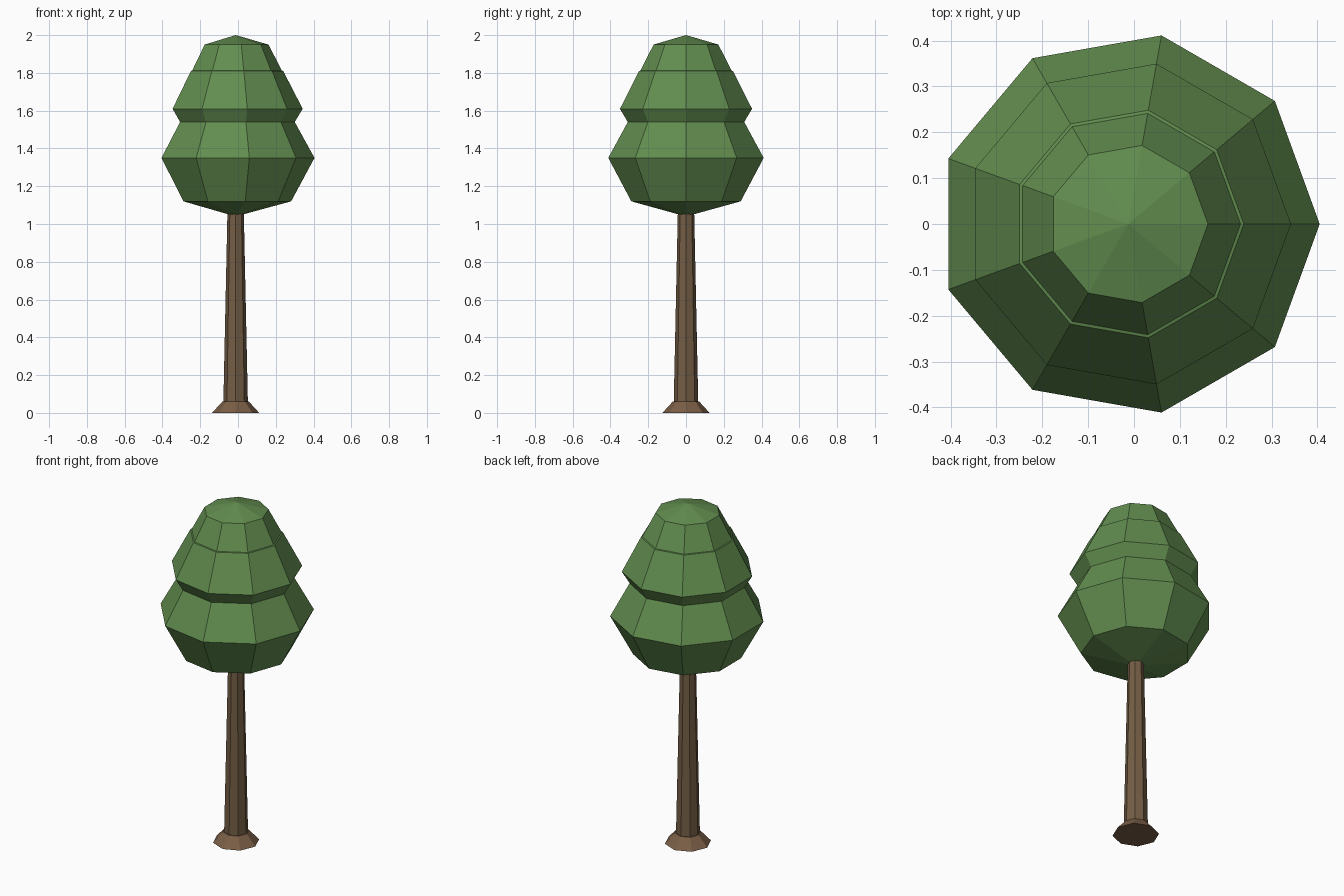
import bpy, bmesh, math

if "Cube" in bpy.data.objects:
    bpy.data.objects.remove(bpy.data.objects["Cube"])

CX = -0.0126  # trunk axis: the nine-sided crown is off-centre in its own bounds


def material(name, rgb):
    """Flat colour given as 0-255 sRGB, stored linear."""
    m = bpy.data.materials.new(name)
    m.diffuse_color = [((c / 255 + 0.055) / 1.055) ** 2.4 for c in rgb] + [1]
    m.use_nodes = True
    m.node_tree.nodes["Principled BSDF"].inputs["Base Color"].default_value = m.diffuse_color
    return m


def lathe(name, sides, profile, mat):
    """Closed flat-shaded solid of revolution from (radius, z) rings."""
    bm = bmesh.new()
    rings = []
    for r, z in profile:
        if r == 0:
            rings.append([bm.verts.new((CX, 0, z))] * sides)
        else:
            rings.append([bm.verts.new((CX + r * math.cos(math.tau * i / sides),
                                        r * math.sin(math.tau * i / sides), z))
                          for i in range(sides)])
    for a, b in zip(rings, rings[1:]):
        for i in range(sides):
            j = (i + 1) % sides
            bm.faces.new(dict.fromkeys((a[i], a[j], b[j], b[i])))
    for ring in (rings[0], rings[-1]):
        if ring[0] != ring[1]:
            bm.faces.new(ring)
    bmesh.ops.recalc_face_normals(bm, faces=bm.faces)
    me = bpy.data.meshes.new(name)
    bm.to_mesh(me)
    bm.free()
    me.materials.append(mat)
    ob = bpy.data.objects.new(name, me)
    bpy.context.collection.objects.link(ob)
    return ob


leaf = material("leaf green", (98, 141, 79))
bark = material("bark brown", (116, 94, 69))
root = material("root brown", (122, 94, 70))

# Flared foot and tapering trunk, both eight-sided
lathe("root_flare", 8, [(0.125, 0), (0.07, 0.06)], root)
lathe("trunk", 8, [(0.065, 0.05), (0.043, 1.08)], bark)

# Three-tiered crown, nine-sided
lathe("crown", 9, [(0, 1.04), (0.294, 1.12), (0.4176, 1.35), (0.313, 1.54),
                   (0.355, 1.61), (0.252, 1.81), (0.245, 1.812),
                   (0.174, 1.95), (0, 2.0)], leaf)
